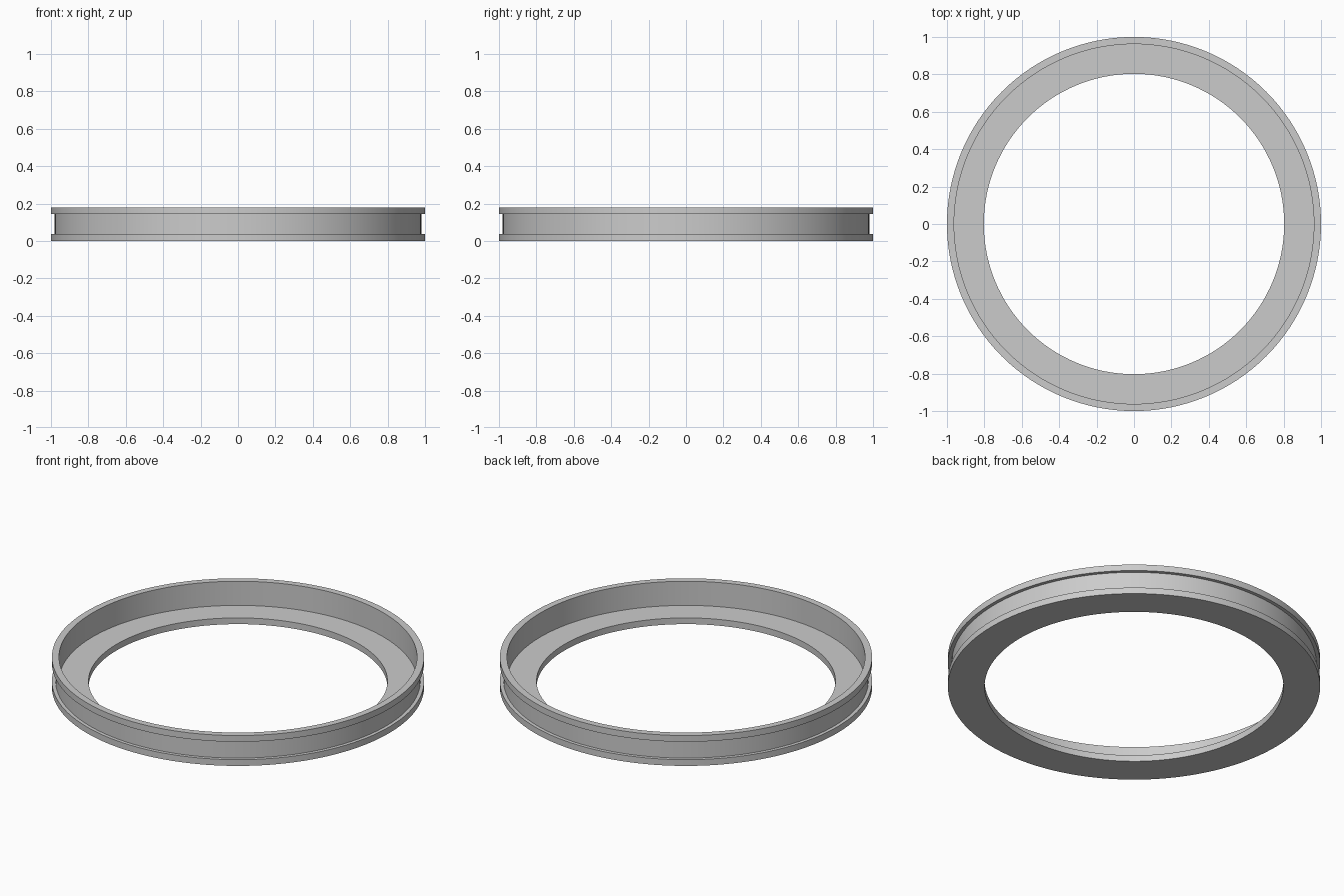
import bpy
import bmesh
import math

cube = bpy.data.objects.get("Cube")
if cube:
    bpy.data.objects.remove(cube, do_unlink=True)

SEGMENTS = 128
HEIGHT = 0.18
LIP = 0.037        # thickness of the rims and the base flange
R_OUTER = 1.0
R_GROOVE = 0.98
R_WALL = 0.962
R_HOLE = 0.803

# Plain grey material
grey = bpy.data.materials.new("light grey")
grey.use_nodes = True
colour = (0.6, 0.6, 0.6, 1.0)
grey.diffuse_color = colour
grey.node_tree.nodes["Principled BSDF"].inputs["Base Color"].default_value = colour

# Cross-section of the ring: base flange, grooved wall, top rim
profile = [
    (R_HOLE, 0), (R_OUTER, 0), (R_OUTER, LIP), (R_GROOVE, LIP),
    (R_GROOVE, HEIGHT - LIP), (R_OUTER, HEIGHT - LIP),
    (R_OUTER, HEIGHT), (R_WALL, HEIGHT), (R_WALL, LIP), (R_HOLE, LIP),
]

# Revolve the cross-section around z
bm = bmesh.new()
verts = [bm.verts.new((r, 0, z)) for r, z in profile]
edges = [bm.edges.new((a, b)) for a, b in zip(verts, verts[1:] + verts[:1])]
bmesh.ops.spin(bm, geom=verts + edges, cent=(0, 0, 0), axis=(0, 0, 1),
               angle=math.tau, steps=SEGMENTS, use_merge=True)
bmesh.ops.remove_doubles(bm, verts=bm.verts, dist=0.0001)
bmesh.ops.recalc_face_normals(bm, faces=bm.faces)
mesh = bpy.data.meshes.new("grooved_ring")
bm.to_mesh(mesh)
bm.free()
mesh.materials.append(grey)

ring = bpy.data.objects.new("grooved_ring", mesh)
bpy.context.collection.objects.link(ring)

# Smooth round walls, sharp rim edges
bpy.ops.object.select_all(action="DESELECT")
ring.select_set(True)
bpy.context.view_layer.objects.active = ring
bpy.ops.object.shade_smooth_by_angle(angle=math.radians(30))
